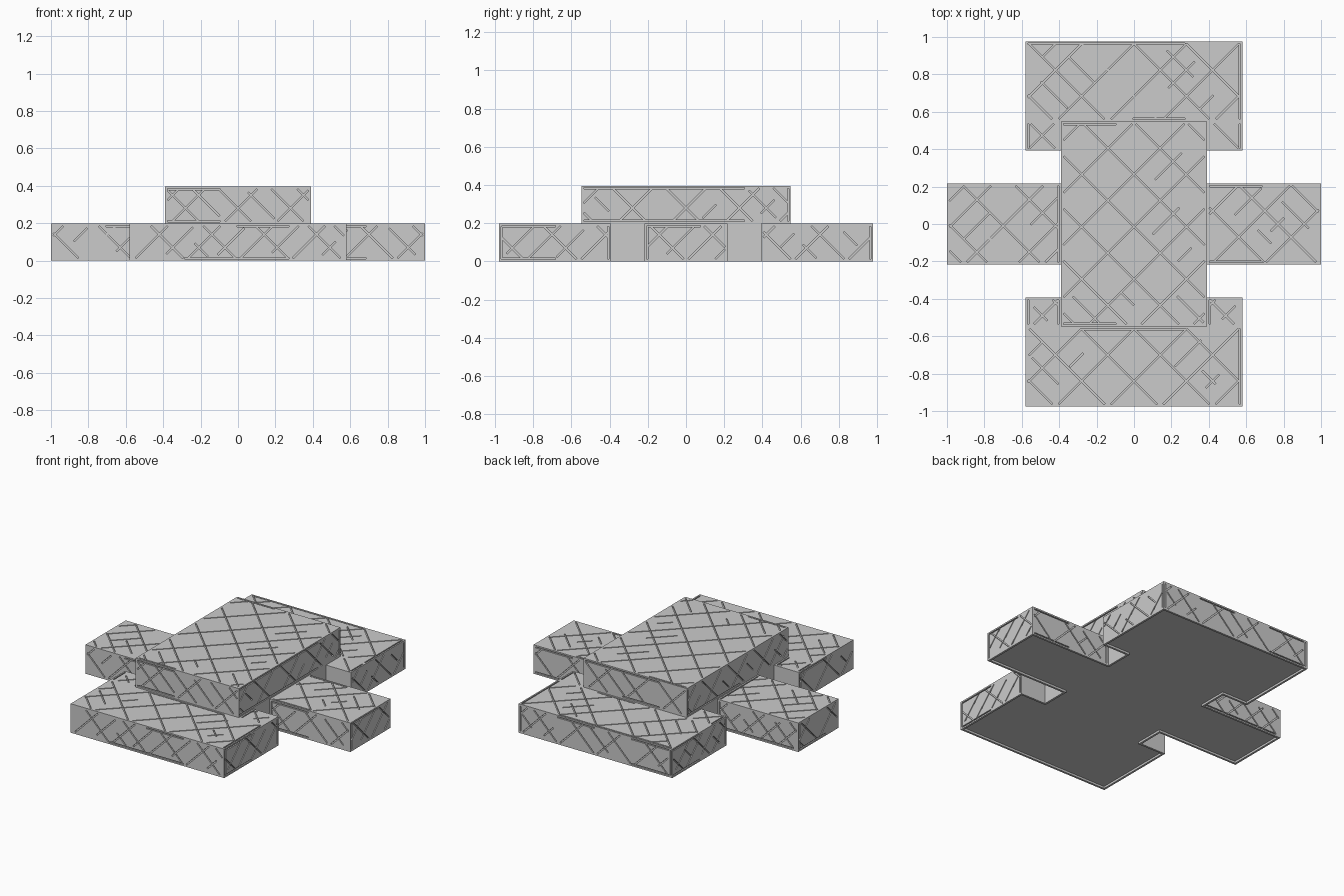
import bpy, bmesh, random
from mathutils import Vector, Matrix

if "Cube" in bpy.data.objects:
    bpy.data.objects.remove(bpy.data.objects["Cube"])

random.seed(4)
BX, BY0, BY1 = 0.58, 0.392, 0.977      # front and back blocks
WX, WY = 1.0, 0.217                    # side wings
SX, SY = 0.39, 0.548                   # raised slab
H1, H2 = 0.198, 0.396
PAD, WIDTH, DEPTH, STEP = 0.014, 0.008, 0.008, 0.28


def new_object(name, bm):
    bmesh.ops.recalc_face_normals(bm, faces=bm.faces)
    mesh = bpy.data.meshes.new(name)
    bm.to_mesh(mesh)
    bm.free()
    ob = bpy.data.objects.new(name, mesh)
    bpy.context.collection.objects.link(ob)
    return ob


def outline(d):
    """Cross-shaped plan, inset by d."""
    q = [(BX - d, BY1 - d), (BX - d, BY0 + d), (SX - d, BY0 + d),
         (SX - d, WY - d), (WX - d, WY - d)]
    right = q + [(x, -y) for x, y in reversed(q)]
    return right + [(-x, -y) for x, y in right]


def prism(name, pts, z0, z1):
    bm = bmesh.new()
    f = bm.faces.new([bm.verts.new((x, y, z0)) for x, y in pts])
    top = bmesh.ops.extrude_face_region(bm, geom=[f])
    bmesh.ops.translate(bm, vec=(0, 0, z1 - z0),
                        verts=[v for v in top["geom"] if isinstance(v, bmesh.types.BMVert)])
    return new_object(name, bm)


def boolean(ob, cutter, op):
    m = ob.modifiers.new(op.lower(), 'BOOLEAN')
    m.object, m.operation, m.solver = cutter, op, 'EXACT'
    m.use_self = True
    bpy.context.view_layer.objects.active = ob
    bpy.ops.object.modifier_apply(modifier=m.name)
    bpy.data.objects.remove(cutter)


# Stepped body: cross-shaped base, raised slab, shallow recess underneath
body = prism("stepped_platform", outline(0), 0, H1)
slab = prism("raised_slab", [(-SX, -SY), (SX, -SY), (SX, SY), (-SX, SY)], 0.1, H2)
boolean(body, slab, 'UNION')
boolean(body, prism("recess_cutter", outline(0.014), -0.1, 0.014), 'DIFFERENCE')

grooves = bmesh.new()


def groove(frame, a, b):
    """Thin box cutter from a to b on the face given by frame (origin, u, v)."""
    o, u, v = (Vector(p) for p in frame)
    n = u.cross(v)
    pa, pb = o + u * a[0] + v * a[1], o + u * b[0] + v * b[1]
    length = (pb - pa).length
    if length < 0.03:
        return
    t = (pb - pa).normalized()
    s = n.cross(t)
    depth = DEPTH + random.random() * 0.001
    c = (pa + pb) / 2 + n * (0.01 - depth) / 2
    m = Matrix((t * length, s * WIDTH, n * (depth + 0.01))).transposed().to_4x4()
    bmesh.ops.create_cube(grooves, size=1, matrix=Matrix.Translation(c) @ m)


def panel(frame, u0, u1, v0, v1, phase=0.0):
    """Diagonal panel lines plus broken border lines in one rectangle."""
    u0, u1, v0, v1 = u0 + PAD, u1 - PAD, v0 + PAD, v1 - PAD
    for s in (1, -1):
        for k in range(-16, 17):
            c = s * phase + k * STEP / 2
            lo, hi = (u0 - c, u1 - c) if s > 0 else (c - u1, c - u0)
            lo, hi = max(lo, v0), min(hi, v1)
            if hi - lo < 0.03:
                continue
            if k % 2:                       # short half-step lines
                if random.random() < 0.4:
                    continue
                size = min(hi - lo, random.choice((0.07, 0.14)))
                lo += random.random() * (hi - lo - size)
                hi = lo + size
            groove(frame, (c + s * lo, lo), (c + s * hi, hi))
    for v in (v0, v1):
        for i in range(int((u1 - u0) / STEP)):
            if random.random() < 0.5:
                a = u0 + i * STEP
                groove(frame, (a, v), (a + STEP, v))
    for u in (u0, u1):
        if random.random() < 0.5:
            groove(frame, (u, v0), (u, v1))


# Panel lines on the horizontal surfaces
low = ((0, 0, H1), (1, 0, 0), (0, 1, 0))
high = ((0, 0, H2), (1, 0, 0), (0, 1, 0))
panel(high, -SX, SX, -SY, SY, 0.015)
panel(low, -BX, BX, SY, BY1, -0.123)
panel(low, -BX, BX, -BY1, -SY, 0.0)
for x0, x1, ph in ((-WX, -SX, -0.13), (SX, WX, 0.07)):
    panel(low, x0, x1, -WY, WY, ph)
for x0, x1 in ((-BX, -SX), (SX, BX)):
    panel(low, x0, x1, BY0, SY, -0.123)
    panel(low, x0, x1, -SY, -BY0, 0.0)

# Panel lines on the upright sides, mirrored front/back and left/right
for s in (1, -1):
    def fb(y):
        return ((0, -s * y, 0), (s, 0, 0), (0, 0, 1))

    def lr(x):
        return ((s * x, 0, 0), (0, s, 0), (0, 0, 1))
    panel(fb(BY1), -BX, BX, 0, H1)
    panel(fb(SY), -SX, SX, H1, H2)
    panel(lr(SX), -SY, SY, H1, H2)
    panel(lr(WX), -WY, WY, 0, H1)
    for a in (1, -1):
        wing = sorted((a * SX, a * WX))
        panel(fb(WY), wing[0], wing[1], 0, H1)
        side = sorted((a * BY0, a * BY1))
        panel(lr(BX), side[0], side[1], 0, H1)

boolean(body, new_object("groove_cutter", grooves), 'DIFFERENCE')
